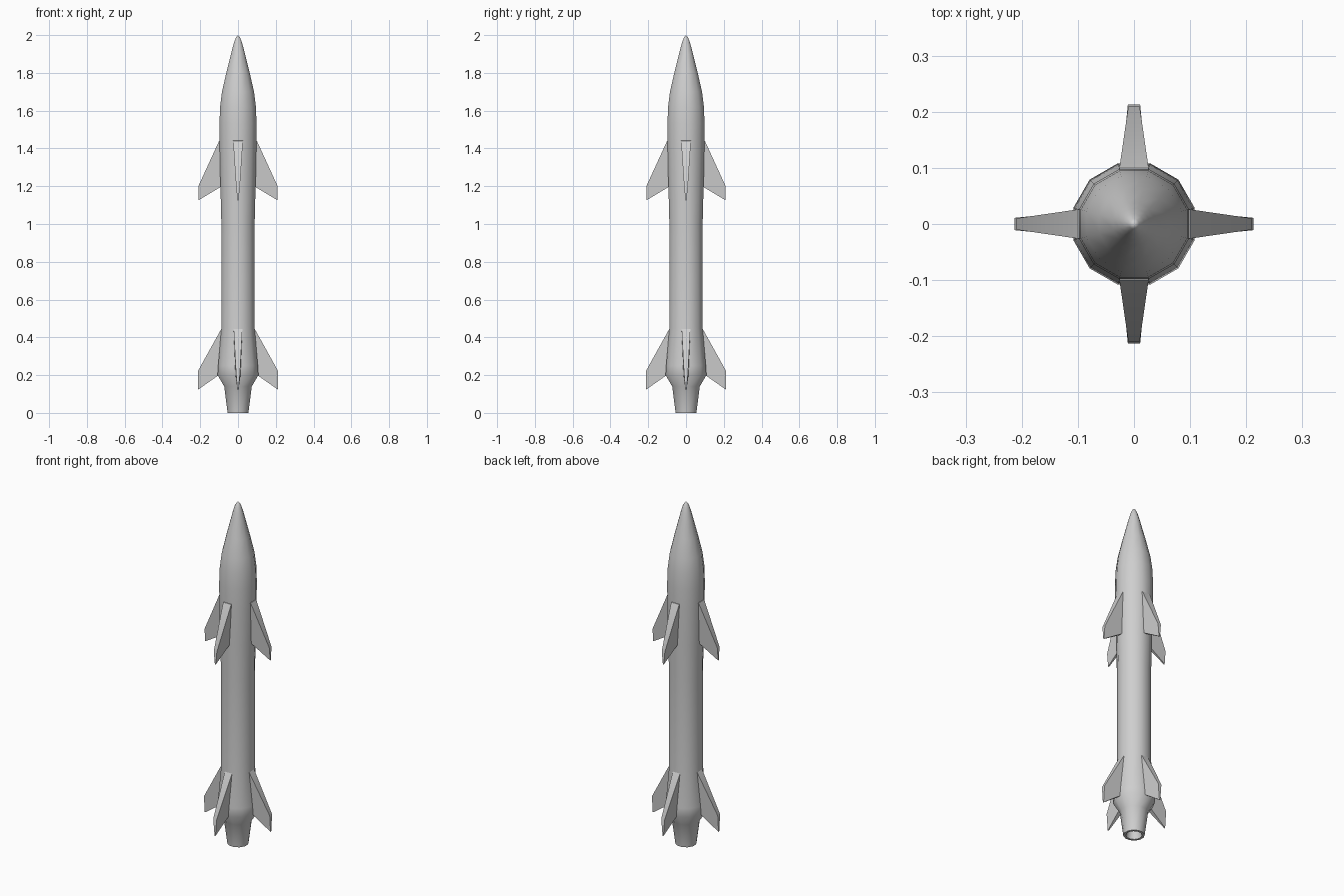
import bpy, bmesh, math

if "Cube" in bpy.data.objects:
    bpy.data.objects.remove(bpy.data.objects["Cube"])

SIDES = 12
grey = bpy.data.materials.new("light grey")
grey.diffuse_color = (0.62, 0.62, 0.62, 1)
grey.use_nodes = True
grey.node_tree.nodes["Principled BSDF"].inputs["Base Color"].default_value = grey.diffuse_color


def finish(name, bm, angle):
    bmesh.ops.recalc_face_normals(bm, faces=bm.faces[:])
    me = bpy.data.meshes.new(name)
    bm.to_mesh(me)
    bm.free()
    ob = bpy.data.objects.new(name, me)
    bpy.context.collection.objects.link(ob)
    me.materials.append(grey)
    bpy.ops.object.select_all(action='DESELECT')
    ob.select_set(True)
    bpy.context.view_layer.objects.active = ob
    bpy.ops.object.shade_smooth_by_angle(angle=math.radians(angle))
    return ob


def lathe(name, profile, angle=40):
    """Closed turned shape with flats facing the axes; profile is (half width, z)."""
    bm = bmesh.new()
    rings = []
    for w, z in profile:
        if w == 0:
            rings.append([bm.verts.new((0, 0, z))] * SIDES)
            continue
        r = w / math.cos(math.pi / SIDES)
        ring = []
        for i in range(SIDES):
            a = 2 * math.pi * (i + 0.5) / SIDES
            ring.append(bm.verts.new((r * math.cos(a), r * math.sin(a), z)))
        rings.append(ring)
    for lo, hi in zip(rings, rings[1:]):
        for i in range(SIDES):
            j = (i + 1) % SIDES
            quad = [lo[i], lo[j], hi[j], hi[i]]
            bm.faces.new(list(dict.fromkeys(quad)))
    return finish(name, bm, angle)


def fin(name, section, turn, angle):
    """Swept fin, blunt in front and thin behind; section is (reach, z, half thickness)."""
    bm = bmesh.new()
    c, s = math.cos(turn), math.sin(turn)
    sides = []
    for sign in (1, -1):
        sides.append([bm.verts.new((r * c - sign * t * s, r * s + sign * t * c, z))
                      for r, z, t in section])
    a, b = sides
    bm.faces.new(a)
    bm.faces.new(b[::-1])
    n = len(a)
    for i in range(n):
        j = (i + 1) % n
        bm.faces.new((a[i], b[i], b[j], a[j]))
    finish(name, bm, angle)


# Body with nose, flared tail and hollow nozzle
lathe("body", [
    (0, 0.10), (0.030, 0.08), (0.042, 0.0), (0.055, 0.0),
    (0.073, 0.14), (0.108, 0.20), (0.105, 0.25), (0.088, 0.45),
    (0.088, 1.0), (0.093, 1.2), (0.097, 1.40), (0.098, 1.53),
    (0.095, 1.62), (0.085, 1.70), (0.062, 1.80), (0.037, 1.90),
    (0.027, 1.94), (0.018, 1.97), (0.009, 1.99), (0, 2.0)])

upper = [(0.085, 1.445, 0.026), (0.100, 1.44, 0.026), (0.210, 1.20, 0.010),
         (0.210, 1.125, 0.003), (0.085, 1.20, 0.010)]
lower = [(0.080, 0.46, 0.024), (0.213, 0.22, 0.011),
         (0.213, 0.122, 0.003), (0.095, 0.205, 0.014)]

# Four upper and four tail fins
for k in range(4):
    fin(f"upper_fin_{k + 1}", upper, k * math.pi / 2, 30)
    fin(f"tail_fin_{k + 1}", lower, k * math.pi / 2, 30)
